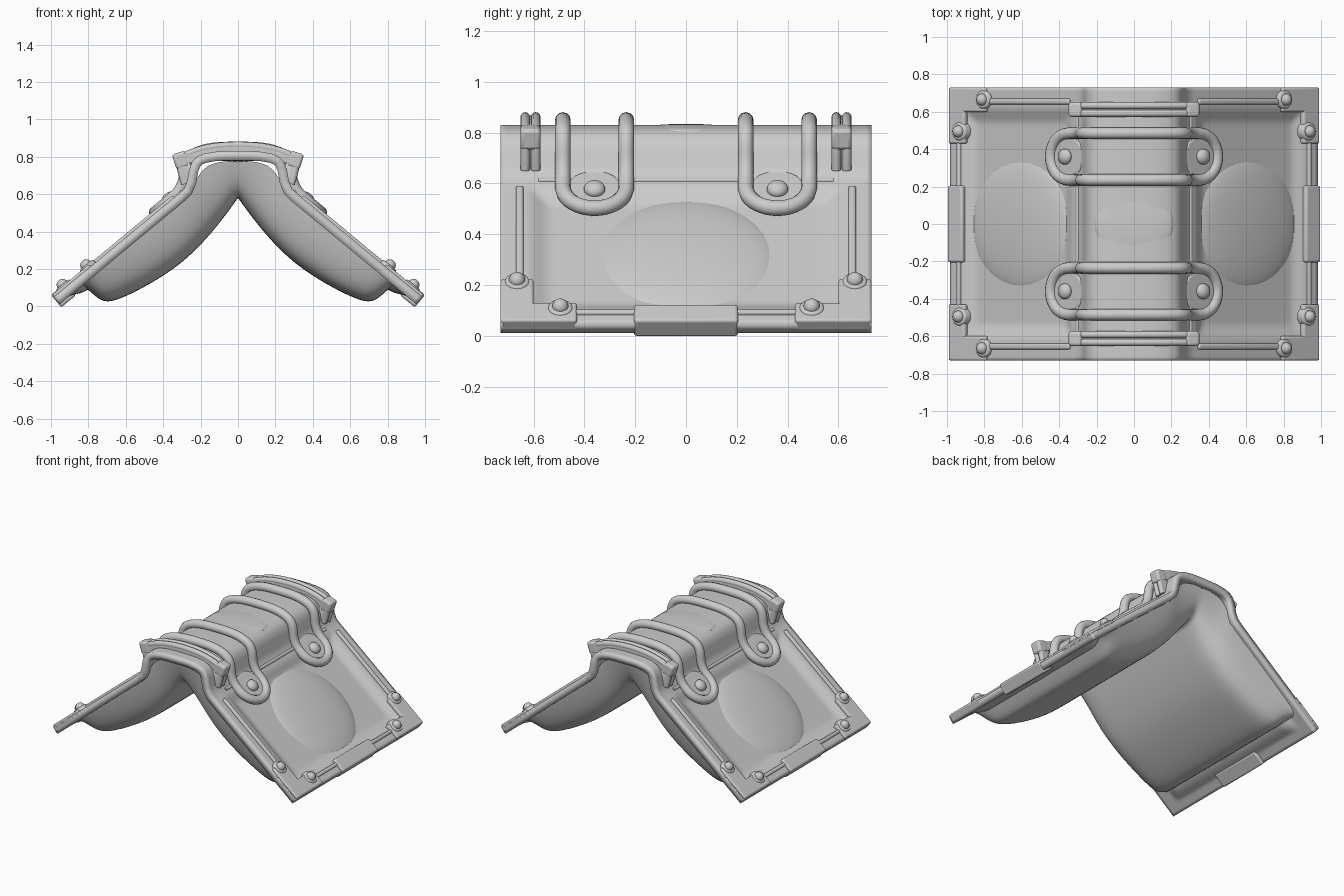
import bpy, bmesh, math
from mathutils import Vector, Matrix

cube = bpy.data.objects.get("Cube")
if cube:
    bpy.data.objects.remove(cube, do_unlink=True)

# The sloping side panel runs from TOP to LOW; parts on it use (t, y, height)
TOP, LOW = Vector((0.32, 0, 0.60)), Vector((0.985, 0, 0.05))
ALONG = (LOW - TOP).normalized()
Y_AXIS = Vector((0, 1, 0))
OUT = ALONG.cross(Y_AXIS).normalized()
LENGTH = (LOW - TOP).length


def slope(t, y, h=0):
    return TOP + (LOW - TOP) * t + Y_AXIS * y + OUT * h


def slope_matrix(t, y, h):
    m = Matrix((ALONG, Y_AXIS, OUT)).transposed().to_4x4()
    m.translation = slope(t, y, h)
    return m


def add_mirror(ob, mirror):
    mod = ob.modifiers.new("Mirror", "MIRROR")
    mod.use_axis = ("X" in mirror, "Y" in mirror, False)


def finish(name, bm, mirror="XY", bevel=0, thick=0, smooth=0, angle=40, recalc=True):
    if recalc:
        bmesh.ops.recalc_face_normals(bm, faces=bm.faces)
    mesh = bpy.data.meshes.new(name)
    bm.to_mesh(mesh)
    bm.free()
    ob = bpy.data.objects.new(name, mesh)
    bpy.context.collection.objects.link(ob)
    if smooth:
        ob.modifiers.new("Smooth", "SUBSURF").levels = smooth
    if mirror:
        add_mirror(ob, mirror)
    if thick:
        mod = ob.modifiers.new("Thickness", "SOLIDIFY")
        mod.thickness, mod.offset = thick, -1
    if bevel:
        mod = ob.modifiers.new("Bevel", "BEVEL")
        mod.width, mod.segments = bevel, 3
    bpy.ops.object.select_all(action="DESELECT")
    ob.select_set(True)
    bpy.context.view_layer.objects.active = ob
    bpy.ops.object.shade_smooth_by_angle(angle=math.radians(angle))


def sheet(bm, rows):
    grid = [[bm.verts.new(p) for p in row] for row in rows]
    for a, b in zip(grid, grid[1:]):
        for j in range(len(a) - 1):
            bm.faces.new((a[j], b[j], b[j + 1], a[j + 1]))


def slope_box(name, t0, t1, y0, y1, h0, h1, mirror="XY", bevel=0.01):
    bm = bmesh.new()
    size = Matrix.Diagonal(((t1 - t0) * LENGTH, y1 - y0, h1 - h0, 1))
    place = slope_matrix((t0 + t1) / 2, (y0 + y1) / 2, (h0 + h1) / 2)
    bmesh.ops.create_cube(bm, size=1, matrix=place @ size)
    finish(name, bm, mirror, bevel)


def disc(name, t, y, h, radius, depth):
    bm = bmesh.new()
    bmesh.ops.create_cone(bm, cap_ends=True, segments=24, radius1=radius,
                          radius2=radius * 0.85, depth=depth, matrix=slope_matrix(t, y, h))
    finish(name, bm, "XY", 0.01)


def dome(name, place, radii, mirror):
    bm = bmesh.new()
    bmesh.ops.create_uvsphere(bm, u_segments=32, v_segments=20, radius=1,
                              matrix=place @ Matrix.Diagonal((*radii, 1)))
    finish(name, bm, mirror)


def tube(name, points, radius, mirror="XY"):
    curve = bpy.data.curves.new(name, "CURVE")
    curve.dimensions = "3D"
    curve.bevel_depth, curve.bevel_resolution = radius, 4
    curve.use_fill_caps = True
    spline = curve.splines.new("NURBS")
    spline.points.add(len(points) - 1)
    for sp, p in zip(spline.points, points):
        sp.co = (*p, 1)
    spline.use_endpoint_u = True
    spline.order_u, spline.resolution_u = 3, 6
    ob = bpy.data.objects.new(name, curve)
    bpy.context.collection.objects.link(ob)
    add_mirror(ob, mirror)


# Main shell: ridge plus gently dished side panels
ridge = [(0, 0.83), (0.06, 0.83), (0.12, 0.827), (0.18, 0.817), (0.22, 0.8),
         (0.245, 0.775), (0.262, 0.73), (0.272, 0.67), (0.288, 0.63)]
ys = [-0.73 + 1.46 * j / 72 for j in range(73)]


def dish(t, y):
    edge = min(t * LENGTH, (0.92 - t) * LENGTH, 0.63 - abs(y))
    k = max(0, min(1, edge / 0.1))
    return -0.035 * k * k * (3 - 2 * k)


rows = [[(x, y, z) for y in ys] for x, z in ridge]
rows += [[slope(i / 40, y, dish(i / 40, y)) for y in ys] for i in range(41)]
bm = bmesh.new()
sheet(bm, rows)
finish("saddle_shell", bm, "X", thick=0.05, recalc=False)

# Underside padding: sections swell from the shell to the full pad depth
low = [(0, 0.58), (0.09, 0.455), (0.2, 0.325), (0.33, 0.205),
       (0.52, 0.09), (0.69, 0.012), (0.75, 0.04), (0.84, 0.125)]
high = [(0, 0.78), (0.18, 0.77), (0.23, 0.65), (0.33, 0.54),
        (0.5, 0.4), (0.66, 0.27), (0.76, 0.19), (0.85, 0.12)]
rows = []
for a, b in zip(low, high):
    row = []
    for j in range(33):
        u = math.sin(math.pi * (0.5 - j / 32))
        p = Vector(b).lerp(Vector(a), 1 - abs(u) ** 14)
        row.append((p.x, 0.7 * u, p.y))
    rows.append(row)
bm = bmesh.new()
sheet(bm, rows)
finish("underside_padding", bm, "X", smooth=2, angle=60, recalc=False)

# Oval cushions set in the panels and the ridge
dome("side_cushion", slope_matrix(0.465, 0, -0.055), (0.42 * LENGTH, 0.355, 0.055), "X")
dome("ridge_cushion", Matrix.Translation((0, 0, 0.805)), (0.21, 0.21, 0.03), "")

# Rim bars, corner guards and centre tab
slope_box("side_rim_bar", 0.03, 0.72, 0.64, 0.67, -0.01, 0.015)
slope_box("lower_rim_bar", 0.91, 0.94, -0.44, 0.44, -0.01, 0.012, "X")
slope_box("corner_guard", 0.7, 1.0, 0.6, 0.73, -0.04, 0.015)
slope_box("corner_guard_foot", 0.87, 1.0, 0.43, 0.7, -0.04, 0.015)
slope_box("centre_tab", 0.885, 1.005, -0.205, 0.205, -0.068, 0.018, "X", 0.012)

# Bolts with rounded lugs
for t, y in ((0.72, 0.665), (0.91, 0.495)):
    disc("corner_lug", t, y, 0.0, 0.055, 0.045)
    dome("corner_bolt", slope_matrix(t, y, 0.02), (0.032, 0.032, 0.032), "XY")
dome("strap_bolt", slope_matrix(0.06, 0.36, 0.015), (0.042, 0.042, 0.03), "XY")

# Looped ridge straps with a tongue on each end
over = [(0, 0.85), (0.08, 0.85), (0.17, 0.84), (0.25, 0.81),
        (0.28, 0.76), (0.285, 0.68), (0.31, 0.62)]
MID, REACH = 0.36, 0.125
loop = [(x, MID - REACH, z) for x, z in over]
for i in range(13):
    a = math.pi * i / 12
    loop.append(slope(0.04 + REACH * math.sin(a) / LENGTH, MID - REACH * math.cos(a), 0.005))
loop += [(x, MID + REACH, z) for x, z in reversed(over)]
tube("strap_loop", loop, 0.031)
disc("strap_tongue", 0.04, MID, -0.02, 0.125, 0.06)

# Ribbed end bands with end knobs
band = [(0, 0.868), (0.08, 0.866), (0.17, 0.853), (0.25, 0.83),
        (0.31, 0.8), (0.315, 0.76), (0.285, 0.66)]
bm = bmesh.new()
sheet(bm, [[(x, y, z) for y in (0.575, 0.65)] for x, z in band])
finish("end_band", bm, "XY", 0.01, thick=0.06, recalc=False)
for y in (0.592, 0.633):
    tube("end_band_rib", [(x, y, z - 0.006) for x, z in band], 0.019)
bm = bmesh.new()
place = Matrix.Translation((0.305, 0.6125, 0.782)) @ Matrix.Rotation(0.3, 4, "Y")
bmesh.ops.create_cube(bm, size=1, matrix=place @ Matrix.Diagonal((0.075, 0.08, 0.085, 1)))
finish("end_band_knob", bm, "XY", 0.015)

# Piping along the foot of the ridge
tube("ridge_piping", [(0.3, y, 0.612) for y in (-0.58, -0.2, 0.2, 0.58)], 0.012, "X")
